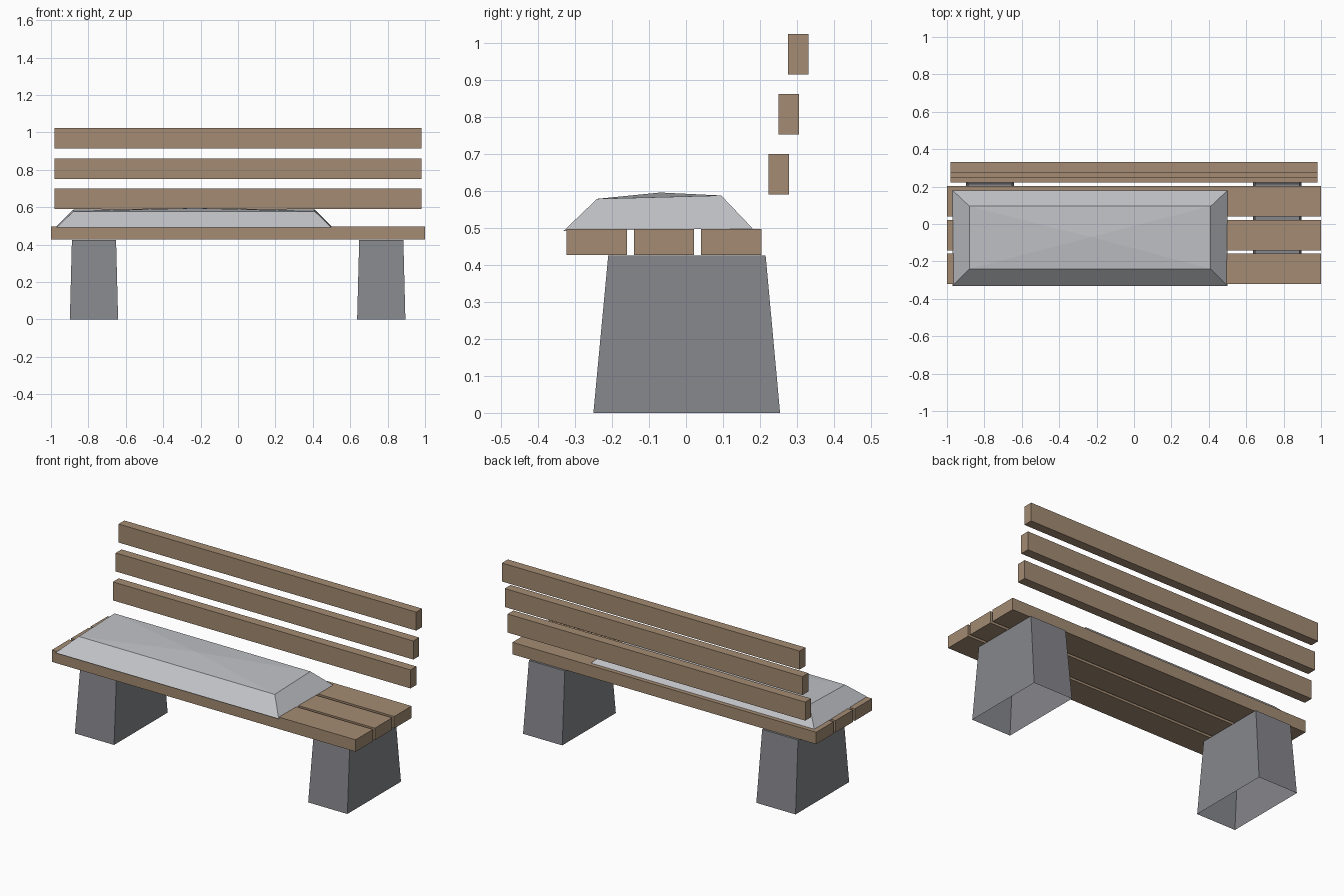
import bpy
import bmesh

cube = bpy.data.objects.get("Cube")
if cube:
    bpy.data.objects.remove(cube, do_unlink=True)


def make_material(name, srgb):
    linear = [((c / 255 + 0.055) / 1.055) ** 2.4 for c in srgb]
    mat = bpy.data.materials.new(name)
    mat.use_nodes = True
    mat.diffuse_color = (*linear, 1)
    bsdf = mat.node_tree.nodes["Principled BSDF"]
    bsdf.inputs["Base Color"].default_value = (*linear, 1)
    bsdf.inputs["Roughness"].default_value = 0.9
    return mat


wood = make_material("brown_wood", (163, 139, 114))
concrete = make_material("grey_concrete", (134, 135, 140))
snow = make_material("pale_snow", (192, 194, 199))


def finish(bm, name, mat):
    mesh = bpy.data.meshes.new(name)
    bm.normal_update()
    bm.to_mesh(mesh)
    bm.free()
    mesh.materials.append(mat)
    obj = bpy.data.objects.new(name, mesh)
    bpy.context.collection.objects.link(obj)
    return obj


def rectangle(bm, x0, x1, y0, y1, z_front, z_back):
    """Ring of four vertices, counter-clockwise seen from above."""
    return [bm.verts.new(p) for p in ((x0, y0, z_front), (x1, y0, z_front),
                                      (x1, y1, z_back), (x0, y1, z_back))]


def bridge(bm, low, high):
    for i in range(4):
        j = (i + 1) % 4
        bm.faces.new((low[i], low[j], high[j], high[i]))


def plank(name, half_length, y0, y1, z0, z1):
    bm = bmesh.new()
    low = rectangle(bm, -half_length, half_length, y0, y1, z0, z0)
    high = rectangle(bm, -half_length, half_length, y0, y1, z1, z1)
    bridge(bm, low, high)
    bm.faces.new(high)
    bm.faces.new(low[::-1])
    finish(bm, name, wood)


# Seat planks
for i, y in enumerate((-0.322, -0.141, 0.041)):
    plank(f"seat_plank_{i + 1}", 1.0, y, y + 0.163, 0.426, 0.497)

# Backrest planks, stepping up and back
for i in range(3):
    y, z = 0.223 + 0.0265 * i, 0.589 + 0.162 * i
    plank(f"back_plank_{i + 1}", 0.98, y, y + 0.055, z, z + 0.11)

# Tapered legs, hollow underneath
for name, x in (("right_leg", -0.77), ("left_leg", 0.766)):
    bm = bmesh.new()
    low = rectangle(bm, x - 0.129, x + 0.129, -0.25, 0.254, 0, 0)
    high = rectangle(bm, x - 0.118, x + 0.118, -0.21, 0.215, 0.425, 0.425)
    bridge(bm, low, high)
    bm.faces.new(high)
    finish(bm, name, concrete)

# Snow drift: sloped skirt with a gently peaked top
bm = bmesh.new()
low = rectangle(bm, -0.97, 0.5, -0.331, 0.18, 0.491, 0.498)
high = rectangle(bm, -0.88, 0.41, -0.24, 0.095, 0.578, 0.587)
bridge(bm, low, high)
peak = bm.verts.new((-0.23, -0.07, 0.595))
for i in range(4):
    bm.faces.new((high[i], high[(i + 1) % 4], peak))
finish(bm, "snow_drift", snow)
